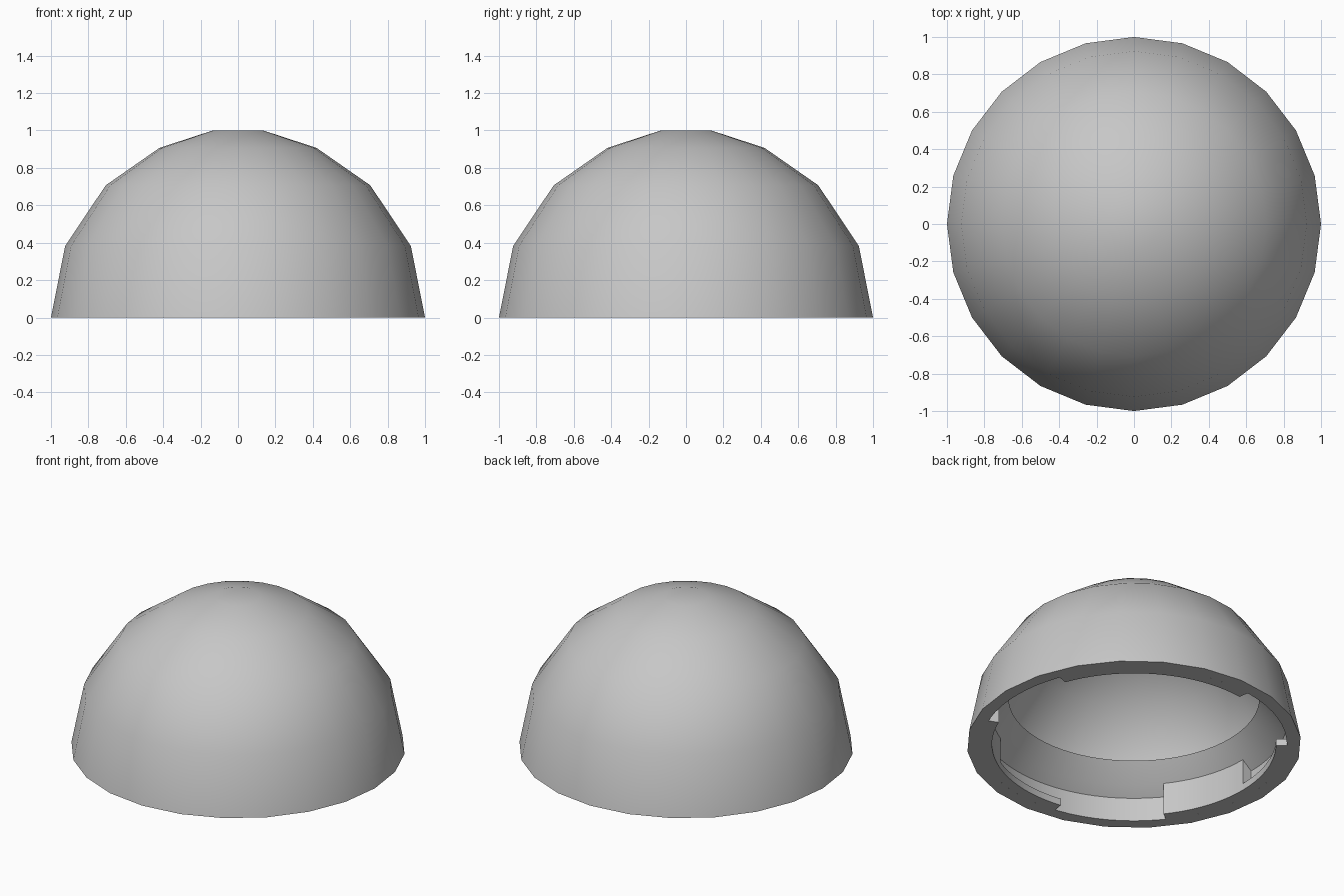
import bpy, bmesh, math

cube = bpy.data.objects.get("Cube")
if cube:
    bpy.data.objects.remove(cube)

GREY = (0.57, 0.57, 0.57, 1)
grey = bpy.data.materials.new("plain grey")
grey.use_nodes = True
grey.diffuse_color = GREY
grey.node_tree.nodes["Principled BSDF"].inputs["Base Color"].default_value = GREY


def finish(bm, name):
    bmesh.ops.recalc_face_normals(bm, faces=bm.faces[:])
    mesh = bpy.data.meshes.new(name)
    bm.to_mesh(mesh)
    bm.free()
    mesh.materials.append(grey)
    ob = bpy.data.objects.new(name, mesh)
    bpy.context.collection.objects.link(ob)
    bpy.ops.object.select_all(action='DESELECT')
    ob.select_set(True)
    bpy.context.view_layer.objects.active = ob
    bpy.ops.object.shade_smooth_by_angle(angle=math.radians(30))


def ring(bm, r, z, count):
    step = math.tau / count
    return [bm.verts.new((r * math.cos(i * step), r * math.sin(i * step), z))
            for i in range(count)]


def lathe(bm, profile, count):
    """Revolve an open profile and return its first and last rings."""
    rings = [ring(bm, r, z, count) for r, z in profile]
    for a, b in zip(rings, rings[1:]):
        for i in range(count):
            j = (i + 1) % count
            bm.faces.new((a[i], a[j], b[j], b[i]))
    return rings[0], rings[-1]


def fill_between(bm, *loops):
    """Flat annulus between two level rings."""
    edges = [bm.edges.get((loop[i - 1], loop[i]))
             for loop in loops for i in range(len(loop))]
    bmesh.ops.triangle_fill(bm, use_beauty=True, edges=edges, normal=(0, 0, 1))


def arc_block(name, start, end, section, steps=10):
    """Sweep a radius/height section around the axis between two angles."""
    bm = bmesh.new()
    loops = []
    for i in range(steps + 1):
        a = math.radians(start + (end - start) * i / steps)
        loops.append([bm.verts.new((r * math.cos(a), r * math.sin(a), z))
                      for r, z in section])
    n = len(section)
    for a, b in zip(loops, loops[1:]):
        for i in range(n):
            j = (i + 1) % n
            bm.faces.new((a[i], a[j], b[j], b[i]))
    bm.faces.new(loops[0])
    bm.faces.new(loops[-1])
    finish(bm, name)


BORE, LUG, LIP_Z = 0.915, 0.85, 0.32
CAVITY = 0.88

# Faceted dome outside, the same shape scaled down for the cavity
crown = [(0.924, 0.383), (0.707, 0.707), (0.42, 0.907), (0.135, 1)]
cavity = [(0.816, LIP_Z)] + [(r * CAVITY, z * CAVITY) for r, z in crown]
# Rounder lock bore with a tapered ceiling ending in a lip
bore = [(BORE, 0), (BORE, 0.155), (LUG, 0.21), (0.75, LIP_Z)]

bm = bmesh.new()
rim_outer, top = lathe(bm, [(1, 0)] + crown, 24)
shelf_outer, ceiling = lathe(bm, cavity, 24)
rim_inner, lip = lathe(bm, bore, 72)
bm.faces.new(top)
bm.faces.new(ceiling)
fill_between(bm, rim_outer, rim_inner)
fill_between(bm, shelf_outer, lip)
finish(bm, "dome_shell")

# Twist-lock fittings: a full-height stop and a thin lug, three times around
stop = [(BORE, 0), (LUG, 0), (LUG, 0.21), (BORE, 0.155)]
lug = [(BORE, 0), (LUG, 0), (LUG, 0.045), (BORE, 0.045)]
for k in range(3):
    turn = 120 * k
    arc_block(f"lock_stop_{k + 1}", 180 + turn, 218 + turn, stop)
    arc_block(f"lock_lug_{k + 1}", 141 + turn, 180 + turn, lug)
